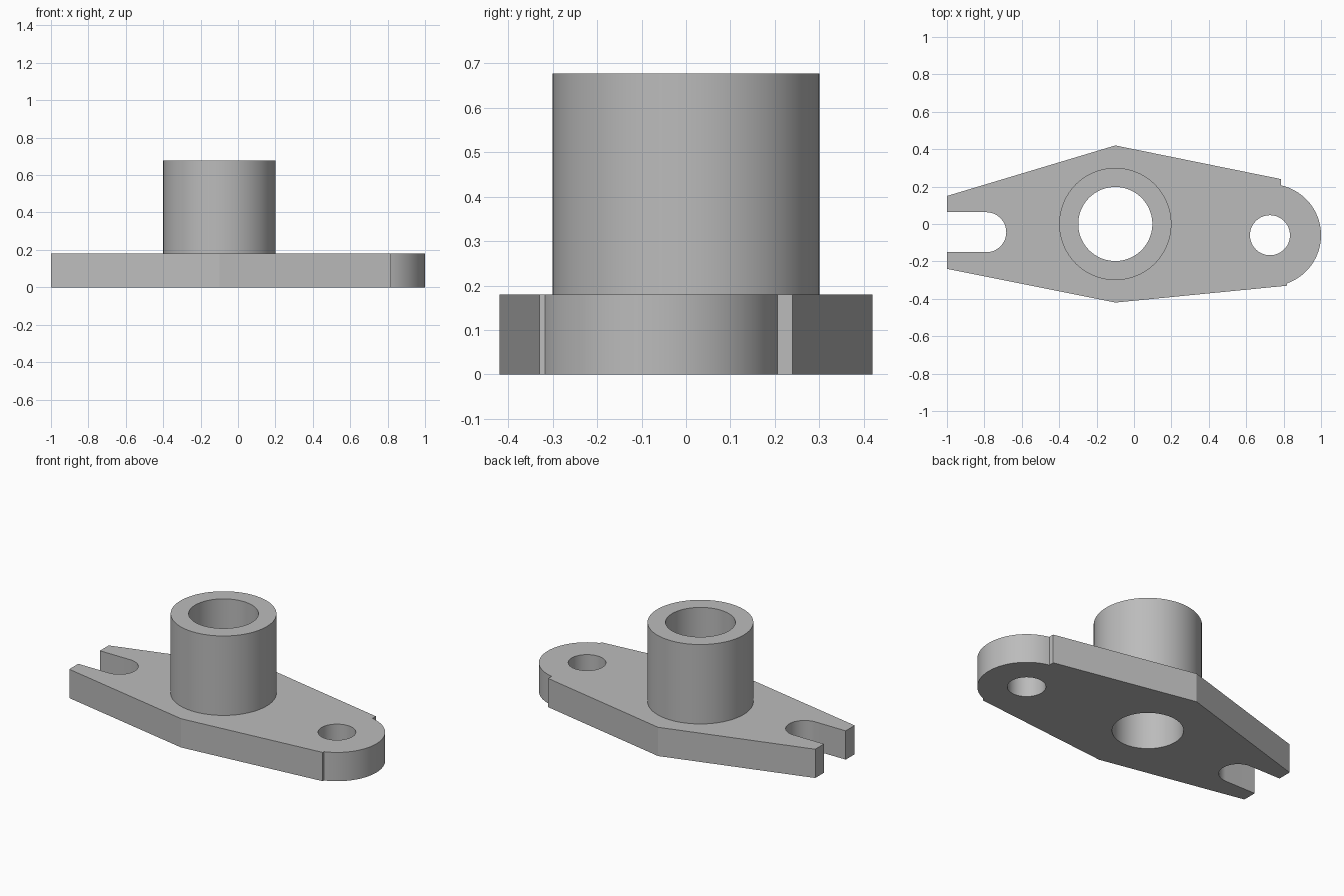
import bpy, bmesh, math

if "Cube" in bpy.data.objects:
    bpy.data.objects.remove(bpy.data.objects["Cube"])

PLATE_H, TOP = 0.18, 0.677
HUB = (-0.10, 0.0)
EAR = (0.727, -0.06)
SLOT = (-0.79, -0.044)

metal = bpy.data.materials.new("grey metal")
metal.diffuse_color = (0.5, 0.5, 0.5, 1)
metal.use_nodes = True
metal.node_tree.nodes["Principled BSDF"].inputs["Base Color"].default_value = metal.diffuse_color


def arc(center, r, a0, a1, n):
    return [(center[0] + r * math.cos(a0 + (a1 - a0) * i / n),
             center[1] + r * math.sin(a0 + (a1 - a0) * i / n)) for i in range(n + 1)]


def circle(center, r, n=96):
    return arc(center, r, 0, 2 * math.pi, n)[:-1]


def prism(name, points, z0, z1):
    """Extrude a counter-clockwise outline from z0 to z1."""
    bm = bmesh.new()
    base = bm.faces.new([bm.verts.new((x, y, z0)) for x, y in points])
    top = bmesh.ops.extrude_face_region(bm, geom=[base], use_keep_orig=True)["geom"]
    bmesh.ops.translate(bm, vec=(0, 0, z1 - z0),
                        verts=[g for g in top if isinstance(g, bmesh.types.BMVert)])
    bmesh.ops.recalc_face_normals(bm, faces=bm.faces)
    mesh = bpy.data.meshes.new(name)
    bm.to_mesh(mesh)
    bm.free()
    mesh.materials.append(metal)
    obj = bpy.data.objects.new(name, mesh)
    bpy.context.collection.objects.link(obj)
    return obj


def combine(target, tool, operation):
    mod = target.modifiers.new(operation, 'BOOLEAN')
    mod.operation, mod.object, mod.solver = operation, tool, 'EXACT'
    bpy.context.view_layer.objects.active = target
    bpy.ops.object.modifier_apply(modifier=mod.name)
    bpy.data.objects.remove(tool)


# Base plate: rounded ear on the right with small steps, open slot on the left
ear_lo = math.atan2(-0.315 - EAR[1], 0.817 - EAR[0])
ear_hi = math.atan2(0.205 - EAR[1], 0.786 - EAR[0])
outline = [(-1, -0.24), (-0.10, -0.42), (0.817, -0.33)]
outline += arc(EAR, 0.273, ear_lo, ear_hi, 48)
outline += [(0.786, 0.24), (-0.10, 0.42), (-1, 0.15)]
outline += [(-1, SLOT[1] + 0.107)]
outline += arc(SLOT, 0.107, math.pi / 2, -math.pi / 2, 32)
outline += [(-1, SLOT[1] - 0.107)]
flange = prism("flange_with_hub", outline, 0, PLATE_H)

# Hub tube, then the through bore and the bolt hole
combine(flange, prism("hub", circle(HUB, 0.30), 0.05, TOP), 'UNION')
combine(flange, prism("bore", circle(HUB, 0.198), -0.1, TOP + 0.1), 'DIFFERENCE')
combine(flange, prism("bolt_hole", circle(EAR, 0.107, 64), -0.1, 0.3), 'DIFFERENCE')

bpy.ops.object.select_all(action='DESELECT')
flange.select_set(True)
bpy.context.view_layer.objects.active = flange
bpy.ops.object.shade_smooth_by_angle(angle=math.radians(10))
